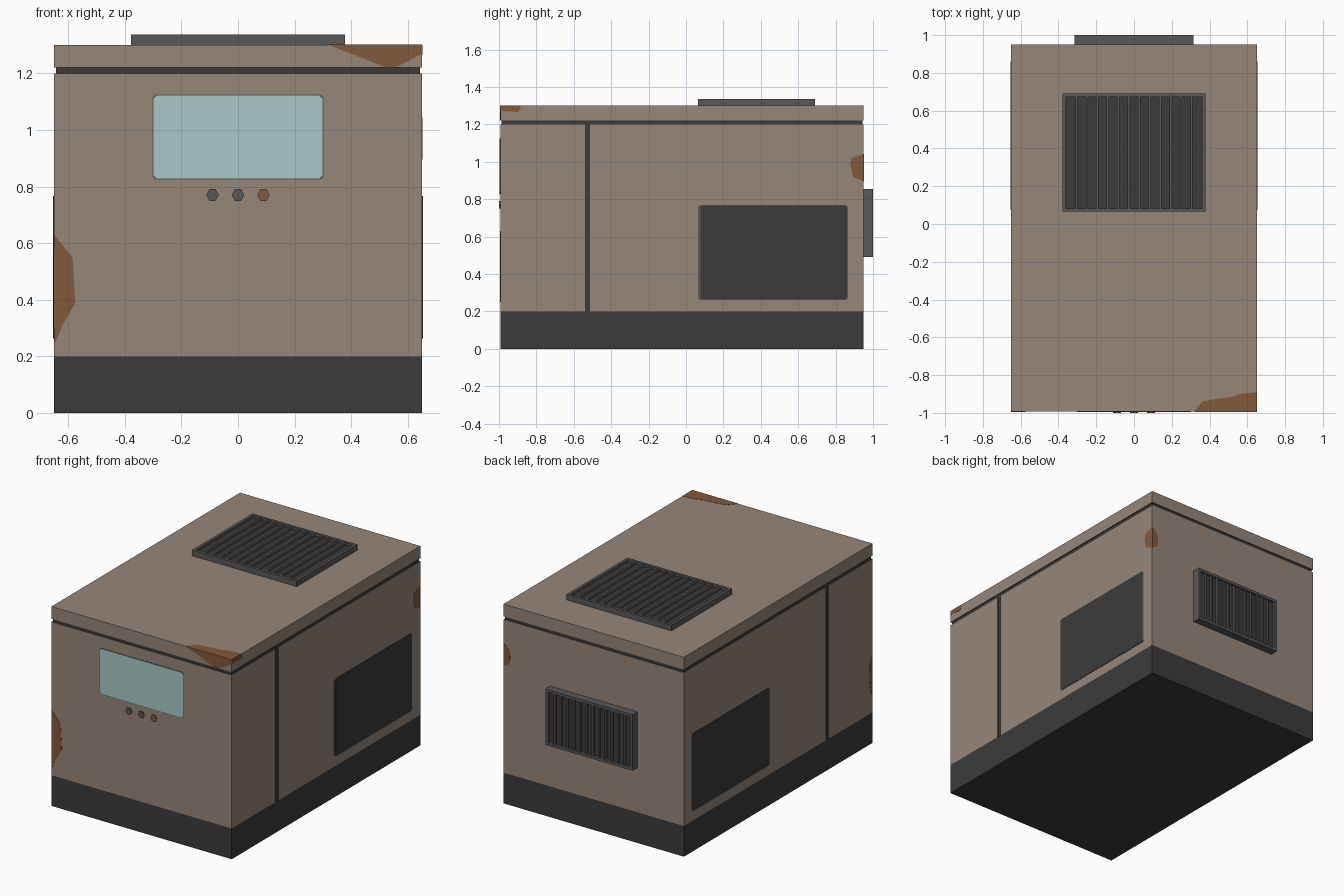
import bpy, bmesh
from mathutils import Vector

if "Cube" in bpy.data.objects:
    bpy.data.objects.remove(bpy.data.objects["Cube"])


def material(name, hexcode):
    rgb = [int(hexcode[i:i + 2], 16) / 255 for i in (0, 2, 4)]
    m = bpy.data.materials.new(name)
    m.diffuse_color = [c / 12.92 if c < 0.04045 else ((c + 0.055) / 1.055) ** 2.4 for c in rgb] + [1]
    m.use_nodes = True
    m.node_tree.nodes["Principled BSDF"].inputs["Base Color"].default_value = m.diffuse_color
    return m


TAN = material("tan_paint", "968679")
DARK = material("dark_grey", "3b3b3b")
GREY = material("mid_grey", "585858")
RUST = material("rust", "815a3b")
GLASS = material("pale_teal_screen", "a8c9c7")

X, Y0, Y1 = 0.65, -0.993, 0.95   # cabinet half width, front and back
Z_BASE, Z_SEAM, Z_LID, Z_TOP = 0.2, 1.2, 1.22, 1.3

# each side maps (u, v, height above the surface) to a point
SIDES = {
    "front": lambda u, v, d: (u, Y0 - d, v),
    "back": lambda u, v, d: (u, Y1 + d, v),
    "right": lambda u, v, d: (X + d, u, v),
    "left": lambda u, v, d: (-X - d, u, v),
    "top": lambda u, v, d: (u, v, Z_TOP + d),
}


def finish(name, bm, mats):
    bmesh.ops.recalc_face_normals(bm, faces=bm.faces)
    me = bpy.data.meshes.new(name)
    bm.to_mesh(me)
    bm.free()
    for m in mats:
        me.materials.append(m)
    ob = bpy.data.objects.new(name, me)
    bpy.context.collection.objects.link(ob)
    return ob


def add_prism(bm, side, pts, low, high, index=0):
    """Extruded outline standing on one side of the cabinet."""
    f = SIDES[side]
    lo = [bm.verts.new(f(u, v, low)) for u, v in pts]
    hi = [bm.verts.new(f(u, v, high)) for u, v in pts]
    n = len(pts)
    faces = [bm.faces.new(lo), bm.faces.new(hi)]
    faces += [bm.faces.new((lo[i], lo[(i + 1) % n], hi[(i + 1) % n], hi[i])) for i in range(n)]
    for face in faces:
        face.material_index = index


def plate(name, side, pts, mat, high=0.003, low=-0.003):
    bm = bmesh.new()
    add_prism(bm, side, pts, low, high)
    return finish(name, bm, [mat])


def rect(u0, u1, v0, v1, c=0.0):
    """Rectangle outline, with clipped corners when c > 0."""
    if not c:
        return [(u0, v0), (u1, v0), (u1, v1), (u0, v1)]
    return [(u0 + c, v0), (u1 - c, v0), (u1, v0 + c), (u1, v1 - c),
            (u1 - c, v1), (u0 + c, v1), (u0, v1 - c), (u0, v0 + c)]


def box(name, lo, hi, mats, is_seam=lambda n: False):
    """Box whose seam-facing sides take the second material."""
    lo, hi = Vector(lo), Vector(hi)
    bm = bmesh.new()
    bmesh.ops.create_cube(bm, size=1)
    for v in bm.verts:
        v.co = (lo + hi) / 2 + v.co * (hi - lo)
    bm.normal_update()
    for f in bm.faces:
        f.material_index = 1 if is_seam(f.normal) else 0
    return finish(name, bm, mats)


# cabinet: base, dark core showing in the seams, front and rear shells, lid
g = 0.006
box("base", (-X, Y0, 0), (X, Y1, Z_BASE), [DARK])
box("seam_core", (-X + g, Y0 + g, 0.19), (X - g, Y1 - g, 1.25), [DARK])
box("front_shell", (-X, Y0, Z_BASE), (X, -0.54, Z_SEAM), [TAN, GREY],
    lambda n: n.z > 0.5 or n.y > 0.5)
box("rear_shell", (-X, -0.513, Z_BASE), (X, Y1, Z_SEAM), [TAN, GREY],
    lambda n: n.z > 0.5 or n.y < -0.5)
box("lid", (-X, Y0, Z_LID), (X, Y1, Z_TOP), [TAN, GREY], lambda n: n.z < -0.5)

# access panels on both sides
for s in ("left", "right"):
    plate(s + "_panel_rim", s, rect(0.063, 0.865, 0.26, 0.77, 0.012), GREY, 0.001)
    plate(s + "_panel", s, rect(0.077, 0.86, 0.263, 0.767, 0.008), DARK, 0.003)

# screen and three hexagonal buttons
plate("screen_rim", "front", rect(-0.303, 0.303, 0.824, 1.126, 0.012), GREY, 0.001)
plate("screen", "front", rect(-0.299, 0.299, 0.828, 1.122, 0.012), GLASS, 0.003)
HEX = [(1, 0), (0.5, 0.9), (-0.5, 0.9), (-1, 0), (-0.5, -0.9), (0.5, -0.9)]
for i, mat in enumerate((GREY, GREY, RUST)):
    plate(f"button_{i + 1}", "front",
          [(0.09 * (i - 1) + 0.022 * a, 0.77 + 0.023 * b) for a, b in HEX], mat, 0.007)


def vent(name, side, half, v0, v1, height, count=13):
    """Raised frame around a dark floor with thin bars."""
    bm = bmesh.new()
    e = 0.018
    add_prism(bm, side, rect(-half, half, v0, v0 + e), -0.002, height)
    add_prism(bm, side, rect(-half, half, v1 - e, v1), -0.002, height)
    for a, b in ((-half, -half + e), (half - e, half)):
        add_prism(bm, side, rect(a, b, v0 + e, v1 - e), -0.002, height)
    inner = half - e
    add_prism(bm, side, rect(-inner, inner, v0 + e, v1 - e), -0.002, height - 0.016, 1)
    step = 2 * inner / count
    for i in range(1, count):
        u = -inner + i * step
        w = step * 0.11
        add_prism(bm, side, rect(u - w, u + w, v0 + e, v1 - e), height - 0.018, height - 0.003)
    return finish(name, bm, [GREY, DARK])


vent("top_vent", "top", 0.378, 0.065, 0.69, 0.037)
vent("rear_vent", "back", 0.315, 0.49, 0.855, 0.05)

# rust patches wrapping over three corners
t = 0.0015
plate("rust_corner_front", "front", [(0.32, 1.3), (0.42, 1.261), (0.52, 1.222), (0.56, 1.222),
                                     (0.65, 1.268), (0.65, 1.3)], RUST, t)
plate("rust_corner_top", "top", [(0.317, Y0), (0.365, -0.937), (0.524, -0.914), (0.56, -0.9),
                                 (0.65, -0.89), (0.65, Y0)], RUST, t)
plate("rust_corner_right", "right", [(Y0, 1.272), (-0.9, 1.267), (-0.885, 1.28),
                                     (-0.885, 1.3), (Y0, 1.3)], RUST, t)
plate("rust_edge_front", "front", [(-0.65, 0.63), (-0.585, 0.55), (-0.575, 0.39),
                                   (-0.62, 0.31), (-0.645, 0.25), (-0.65, 0.25)], RUST, t)
plate("rust_edge_left", "left", [(Y0, 0.58), (-0.965, 0.53), (-0.96, 0.42),
                                 (-0.975, 0.34), (Y0, 0.3)], RUST, t)
plate("rust_rear_right", "right", [(Y1, 1.043), (0.887, 1.02), (0.877, 0.985),
                                   (0.893, 0.92), (Y1, 0.895)], RUST, t)
plate("rust_rear_back", "back", [(X, 1.043), (0.618, 1.02), (0.605, 0.98),
                                 (0.607, 0.92), (X, 0.895)], RUST, t)
